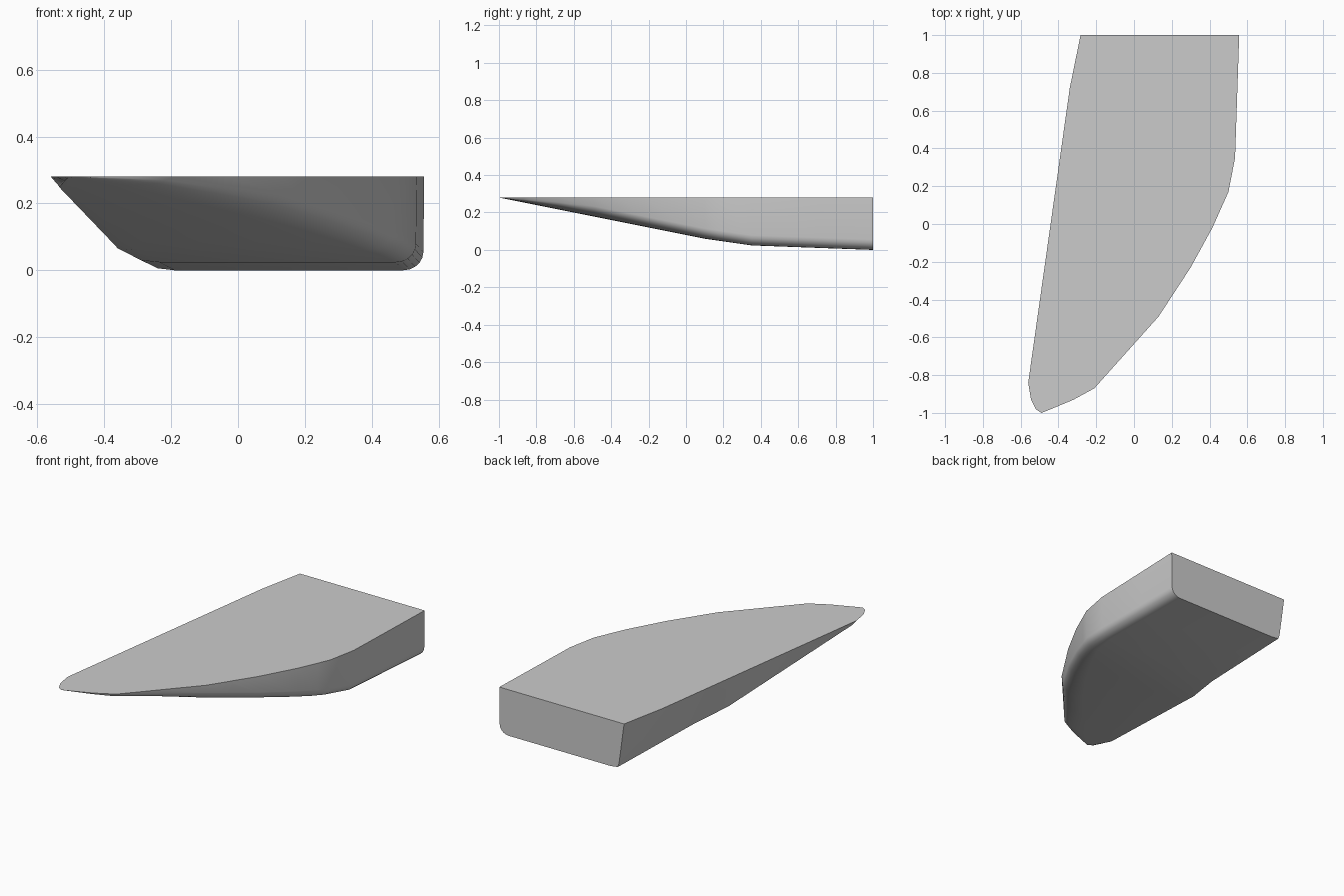
import bpy, bmesh, math

default = bpy.data.objects.get("Cube")
if default:
    bpy.data.objects.remove(default)

TOP = 0.28

# Plan curves along y: deck edges, lower right edge, keel height
left_deck = [(-1, -.49), (-.98, -.44), (-.93, -.32), (-.87, -.21), (-.49, .13), (-.23, .30),
             (-.02, .415), (.17, .50), (.35, .535), (1, .557)]
right_deck = [(-1, -.49), (-.98, -.52), (-.93, -.545), (-.84, -.56), (.72, -.34), (1, -.283)]
right_keel = [(-1, -.487), (-.98, -.51), (-.84, -.535), (.1, -.36), (.35, -.29), (1, -.24)]
keel_height = [(-1, TOP), (.1, .06), (.35, .024), (1, 0)]
bilge_width = [(-1, .16), (-.49, .15), (.17, .08), (.35, .06), (1, .06)]


def at(curve, y):
    """Linear value of a curve at y."""
    for (y0, v0), (y1, v1) in zip(curve, curve[1:]):
        if y <= y1:
            return v0 + (v1 - v0) * (y - y0) / (y1 - y0)
    return curve[-1][1]


def section(y):
    """Closed cross-section with a rounded left bilge and a small right chamfer."""
    left, right = at(left_deck, y), at(right_deck, y)
    inner, low = at(right_keel, y), at(keel_height, y)
    height, width = TOP - low, left - right
    a = min(at(bilge_width, y), width * .4)
    b = min(.055, height * .6)
    wall = left - .04 * a
    points = [(left, TOP)]
    for i in range(6):
        t = math.radians(18 * i)
        points.append((wall - a * (1 - math.cos(t)), low + b * (1 - math.sin(t))))
    chamfer = min(.03, height * .15)
    points += [(inner + .06 * width, low), (inner, low + chamfer * .2),
               (inner - .3 * chamfer, low + chamfer), (right, TOP)]
    return [(x, y, z) for x, z in points]


# Hull lofted from tip to stern
stations = [-1, -.98, -.93, -.87, -.84, -.68, -.49, -.36, -.23, -.02, .1, .17, .35, .72, 1]
bm = bmesh.new()
rings = [[bm.verts.new(p) for p in section(y)] for y in stations]
n = len(rings[0])
for r0, r1 in zip(rings, rings[1:]):
    for i in range(n):
        j = (i + 1) % n
        bm.faces.new((r0[i], r0[j], r1[j], r1[i]))
bm.faces.new(rings[-1])
bmesh.ops.remove_doubles(bm, verts=bm.verts, dist=.0008)
bmesh.ops.recalc_face_normals(bm, faces=bm.faces)
mesh = bpy.data.meshes.new("hull")
bm.to_mesh(mesh)
bm.free()

hull = bpy.data.objects.new("hull", mesh)
bpy.context.collection.objects.link(hull)

# Plain grey
grey = bpy.data.materials.new("plain grey")
grey.use_nodes = True
colour = (.6, .6, .6, 1)
grey.diffuse_color = colour
grey.node_tree.nodes["Principled BSDF"].inputs["Base Color"].default_value = colour
mesh.materials.append(grey)

# Smooth sides with a sharp deck and stern
bpy.ops.object.select_all(action="DESELECT")
hull.select_set(True)
bpy.context.view_layer.objects.active = hull
bpy.ops.object.shade_smooth_by_angle(angle=math.radians(30))
